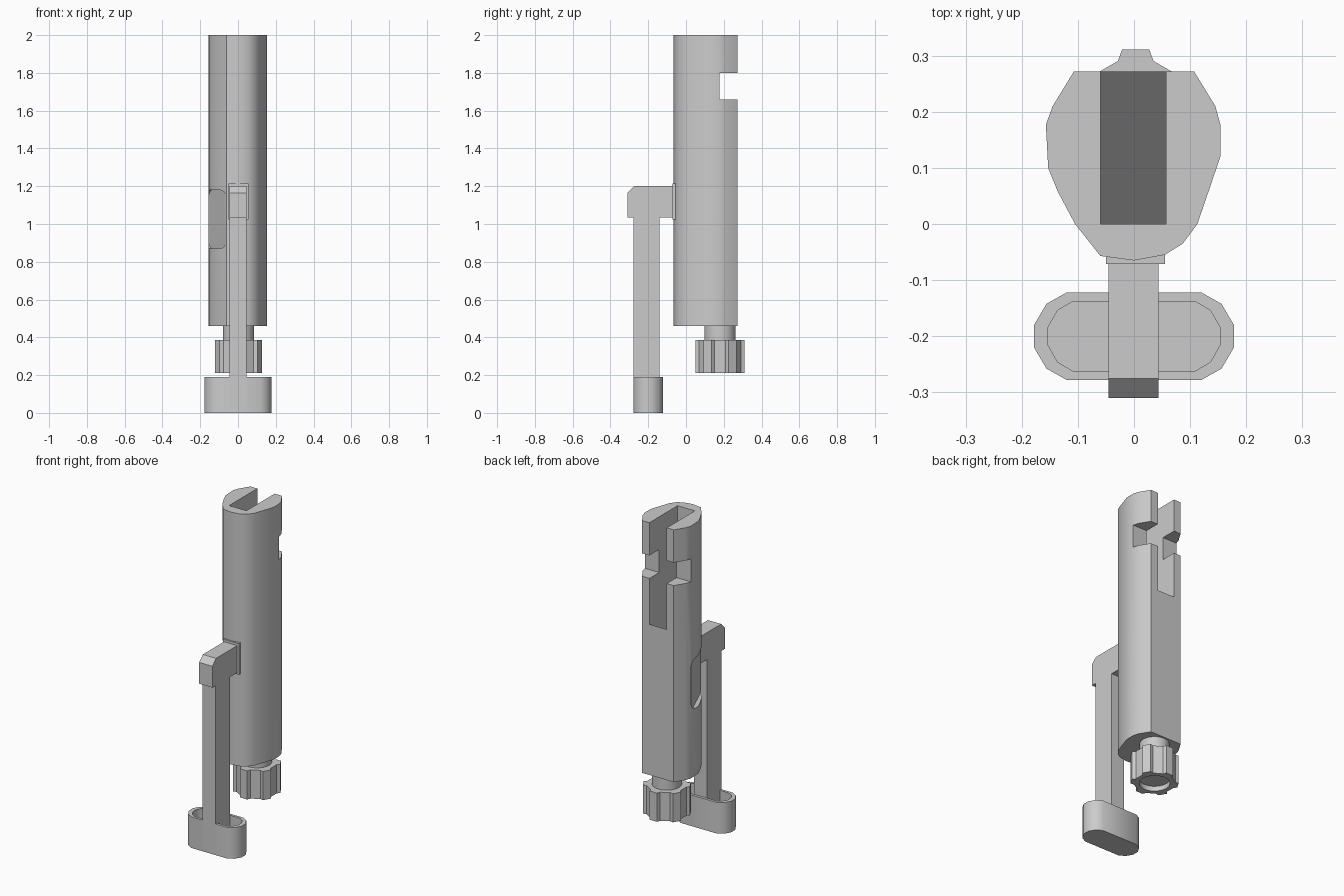
import bpy, bmesh, math
from mathutils import Vector, Matrix

if "Cube" in bpy.data.objects:
    bpy.data.objects.remove(bpy.data.objects["Cube"])


def prism(name, pts, d0, d1, mtx=Matrix.Identity(4)):
    """Extrude a 2D outline along local z from d0 to d1, then orient it."""
    bm = bmesh.new()
    f = bm.faces.new([bm.verts.new((a, b, d0)) for a, b in pts])
    top = bmesh.ops.extrude_face_region(bm, geom=[f])["geom"]
    bmesh.ops.translate(bm, vec=(0, 0, d1 - d0),
                        verts=[g for g in top if isinstance(g, bmesh.types.BMVert)])
    bmesh.ops.transform(bm, matrix=mtx, verts=bm.verts)
    bmesh.ops.recalc_face_normals(bm, faces=bm.faces)
    me = bpy.data.meshes.new(name)
    bm.to_mesh(me)
    bm.free()
    ob = bpy.data.objects.new(name, me)
    bpy.context.collection.objects.link(ob)
    return ob


def cut(ob, cutter):
    m = ob.modifiers.new("cut", "BOOLEAN")
    m.operation = "DIFFERENCE"
    m.solver = "EXACT"
    m.object = cutter
    cutter.hide_render = True
    bpy.context.view_layer.objects.active = ob
    bpy.ops.object.modifier_apply(modifier=m.name)
    bpy.data.objects.remove(cutter)


def smooth(ob, deg=35):
    bpy.ops.object.select_all(action="DESELECT")
    ob.select_set(True)
    bpy.context.view_layer.objects.active = ob
    bpy.ops.object.shade_smooth_by_angle(angle=math.radians(deg))


def frame(u, v, origin=(0, 0, 0)):
    """Matrix whose local x, y axes are u, v."""
    u, v = Vector(u).normalized(), Vector(v).normalized()
    m = Matrix((u, v, u.cross(v))).transposed().to_4x4()
    m.translation = origin
    return m


def circle(r, n, cx=0.0, cy=0.0):
    return [(cx + r * math.cos(2 * math.pi * i / n), cy + r * math.sin(2 * math.pi * i / n))
            for i in range(n)]


def box(name, x, y, z):
    return prism(name, [(x[0], y[0]), (x[1], y[0]), (x[1], y[1]), (x[0], y[1])], *z)


YZ = frame((0, 1, 0), (0, 0, 1))

# main body: rounded at the front, flat at the back
body = prism("main_body", [
    (-0.107, 0.272), (-0.145, 0.21), (-0.157, 0.177), (-0.153, 0.10), (-0.136, 0.058),
    (-0.105, 0), (-0.06, -0.057), (0, -0.065), (0.055, -0.055), (0.087, -0.035),
    (0.113, 0), (0.154, 0.12), (0.154, 0.177), (0.145, 0.21), (0.107, 0.272)], 0.46, 2.0)
# open slot with a ramped floor
slot = prism("slot_cutter", [(0, 1.1), (0.35, 1.46), (0.35, 2.1), (0, 2.1)], -0.06, 0.057, YZ)
cut(body, slot)
# cross notch through the back
cut(body, box("notch_cutter", (-0.3, 0.3), (0.177, 0.4), (1.66, 1.80)))
# shallow rounded pocket on the left side
corners = []
for i, (sx, sz) in enumerate([(1, 1), (-1, 1), (-1, -1), (1, -1)]):
    for k in range(6):
        a = math.pi / 2 * (i + k / 5)
        corners.append((sx * 0.073 + 0.055 * math.cos(a), sz * 0.10 + 0.055 * math.sin(a)))
out = Vector((-0.926, -0.379, 0))
pocket = frame(Vector((0, 0, 1)).cross(out), (0, 0, 1), (-0.109, 0.06, 1.025))
# local z must point outward from the body
depth = (0, 0.2) if pocket.col[2].to_3d().dot(out) > 0 else (-0.2, 0)
cut(body, prism("pocket_cutter", corners, *depth, pocket))
smooth(body)

# neck and fluted knob below the body
KX, KY = 0.003, 0.18
smooth(prism("knob_neck", circle(0.083, 24, KX, KY), 0.36, 0.47))
teeth = []
for i in range(6):
    for ang, r in [(-16, 0.115), (-10.5, 0.133), (10.5, 0.133), (16, 0.115)]:
        a = math.radians(90 + 60 * i + ang)
        teeth.append((KX + r * math.cos(a), KY + r * math.sin(a)))
knob = prism("fluted_knob", teeth, 0.21, 0.385)
cut(knob, prism("knob_cutter", circle(0.085, 24, KX, KY), 0.1, 0.24))
smooth(knob, 25)

# side arm: chamfered bracket head and long post
prism("bracket_head", [(-0.31, 1.035), (-0.055, 1.035), (-0.055, 1.20), (-0.275, 1.20),
                       (-0.31, 1.165)], -0.045, 0.044, YZ)
box("arm_post", (-0.045, 0.044), (-0.279, -0.14), (0.03, 1.04))
box("mounting_pad", (-0.05, 0.055), (-0.071, -0.045), (1.025, 1.215))


# foot cup
def stadium(hx, hy, c):
    q = [(hx, 0.26 * hy), (hx - 0.38 * c, 0.74 * hy), (hx - c, hy)]
    half = q + [(-x, y) for x, y in reversed(q)]
    return [(x, y - 0.2) for x, y in half + [(-x, -y) for x, y in half]]


cup = prism("foot_cup", stadium(0.178, 0.078, 0.058), 0, 0.19)
cut(cup, prism("cup_cutter", stadium(0.153, 0.062, 0.044), 0.05, 0.3))
smooth(cup, 40)
